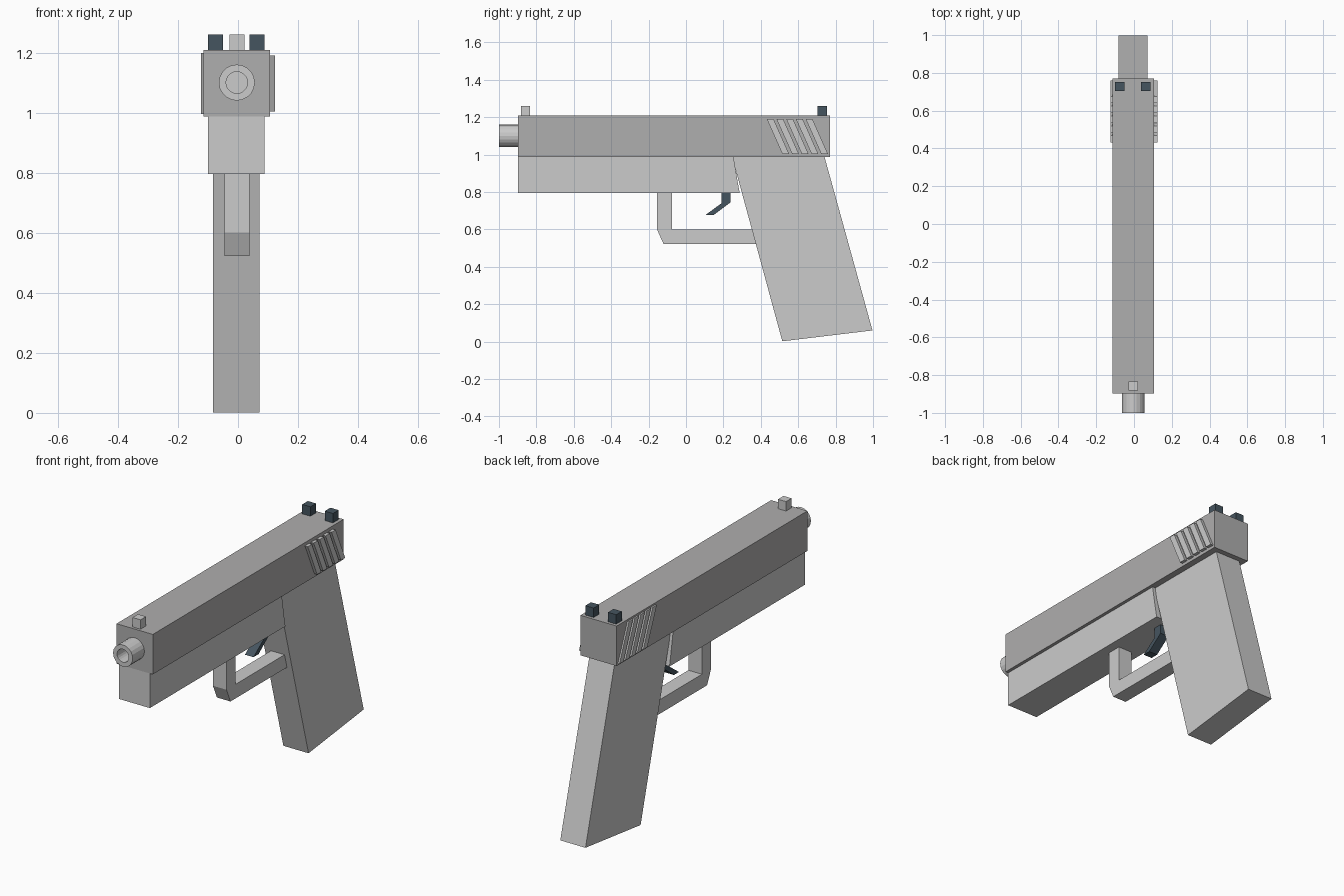
import bpy, bmesh
from math import cos, sin, pi

if "Cube" in bpy.data.objects:
    bpy.data.objects.remove(bpy.data.objects["Cube"])


def material(name, rgb):
    m = bpy.data.materials.new(name)
    m.diffuse_color = (*rgb, 1)
    m.use_nodes = True
    m.node_tree.nodes["Principled BSDF"].inputs["Base Color"].default_value = m.diffuse_color
    return m


SLIDE = material("neutral_grey", (0.43, 0.425, 0.425))
DARK = material("dark_steel", (0.06, 0.09, 0.115))


def finish(name, bm, mat=None):
    bmesh.ops.recalc_face_normals(bm, faces=bm.faces)
    me = bpy.data.meshes.new(name)
    bm.to_mesh(me)
    bm.free()
    ob = bpy.data.objects.new(name, me)
    bpy.context.collection.objects.link(ob)
    if mat:
        me.materials.append(mat)
    return ob


def extrude_profile(name, yz, x0, x1, mat=None):
    """Side profile in (y, z), extruded from x0 to x1."""
    bm = bmesh.new()
    a = [bm.verts.new((x0, y, z)) for y, z in yz]
    b = [bm.verts.new((x1, y, z)) for y, z in yz]
    bm.faces.new(a)
    bm.faces.new(b)
    for i in range(len(yz)):
        j = (i + 1) % len(yz)
        bm.faces.new((a[i], a[j], b[j], b[i]))
    return finish(name, bm, mat)


def box(name, x0, x1, y0, y1, z0, z1, mat=None):
    return extrude_profile(name, [(y0, z0), (y1, z0), (y1, z1), (y0, z1)], x0, x1, mat)


# Slide and frame
box("slide", -0.115, 0.107, -0.897, 0.77, 0.987, 1.208, SLIDE)
extrude_profile("frame", [(-0.897, 0.796), (0.287, 0.796), (0.275, 0.86),
                          (0.254, 0.987), (-0.897, 0.987)], -0.10, 0.089)

# Slanted grip
extrude_profile("grip", [(0.515, 0.002), (0.997, 0.06), (0.74, 0.99), (0.246, 0.99)],
                -0.083, 0.071)

# Trigger guard and trigger
extrude_profile("trigger_guard", [(-0.155, 0.80), (-0.155, 0.60), (-0.12, 0.522),
                                  (0.40, 0.522), (0.40, 0.60), (-0.075, 0.60),
                                  (-0.075, 0.80)], -0.045, 0.038)
extrude_profile("trigger", [(0.19, 0.80), (0.19, 0.74), (0.104, 0.677), (0.148, 0.677),
                            (0.238, 0.745), (0.238, 0.80)], -0.03, 0.022, DARK)

# Sights
box("front_sight", -0.028, 0.021, -0.882, -0.834, 1.207, 1.26)
for side, x in (("left", -0.10), ("right", 0.038)):
    box("rear_sight_" + side, x, x + 0.05, 0.704, 0.753, 1.207, 1.26, DARK)

# Raised slanted grip ribs on both sides of the slide
for side, x0, x1, z0, z1 in (("left", -0.124, -0.11, 0.996, 1.198),
                             ("right", 0.10, 0.124, 1.004, 1.19)):
    for i in range(5):
        y = 0.432 + i * 0.052
        extrude_profile(f"rib_{side}_{i + 1}", [(y, z1), (y + 0.036, z1),
                        (y + 0.119, z0), (y + 0.083, z0)], x0, x1)

# Barrel tip: rings lofted from the base, around the rim and into the bore
N = 20
bm = bmesh.new()
rings = [[bm.verts.new((-0.004 + r * cos(2 * pi * k / N), y, 1.10 + r * sin(2 * pi * k / N)))
          for k in range(N)]
         for r, y in ((0.06, -0.88), (0.06, -1.0), (0.036, -1.0), (0.036, -0.90))]
for p, q in zip(rings, rings[1:]):
    for k in range(N):
        j = (k + 1) % N
        bm.faces.new((p[k], p[j], q[j], q[k]))
bm.faces.new(rings[0])
bm.faces.new(rings[-1])
finish("barrel", bm)
